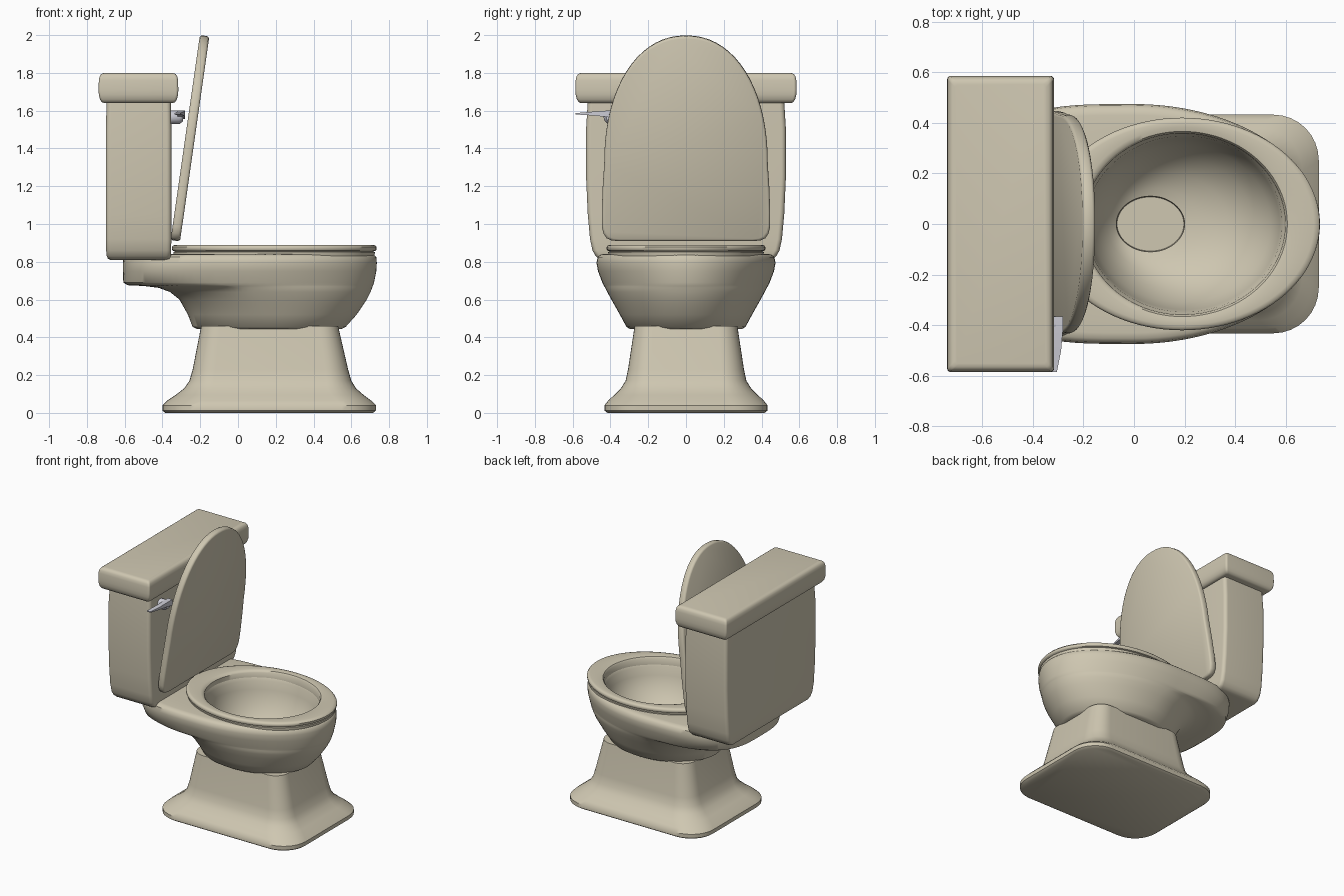
import bpy, bmesh, math
from math import sin, cos, pi


def material(name, rgb):
    m = bpy.data.materials.new(name)
    m.diffuse_color = (*rgb, 1)
    return m


CERAMIC = material("ceramic", (0.62, 0.57, 0.44))
METAL = material("metal", (0.60, 0.60, 0.66))


def loft(name, rings, mat=CERAMIC, closed=False, angle=40):
    """Skin a list of equal-length point rings; cap the ends or close the loop."""
    bm = bmesh.new()
    vs = [[bm.verts.new(p) for p in r] for r in rings]
    n = len(vs[0])
    pairs = list(zip(vs, vs[1:]))
    if closed:
        pairs.append((vs[-1], vs[0]))
    else:
        bm.faces.new(vs[0][::-1])
        bm.faces.new(vs[-1])
    for a, b in pairs:
        for i in range(n):
            j = (i + 1) % n
            bm.faces.new((a[i], a[j], b[j], b[i]))
    bmesh.ops.recalc_face_normals(bm, faces=bm.faces)
    me = bpy.data.meshes.new(name)
    bm.to_mesh(me)
    bm.free()
    ob = bpy.data.objects.new(name, me)
    bpy.context.collection.objects.link(ob)
    me.materials.append(mat)
    bpy.ops.object.select_all(action='DESELECT')
    ob.select_set(True)
    bpy.context.view_layer.objects.active = ob
    bpy.ops.object.shade_smooth_by_angle(angle=math.radians(angle))
    return ob


def rrect(z, x0, x1, hw, r, n=8):
    """Rounded rectangle ring at height z."""
    pts = []
    corners = ((x1 - r, hw - r), (x0 + r, hw - r), (x0 + r, r - hw), (x1 - r, r - hw))
    for k, (cx, cy) in enumerate(corners):
        for i in range(n + 1):
            t = pi / 2 * (k + i / n)
            pts.append((cx + r * cos(t), cy + r * sin(t), z))
    return pts


def egg(z, cx, x0, x1, hw, e=2.0, n=96):
    """Half ellipse in front of cx, half superellipse (exponent e) behind it."""
    pts = []
    for i in range(n):
        c, s = cos(2 * pi * i / n), sin(2 * pi * i / n)
        if c >= 0:
            pts.append((cx + (x1 - cx) * c, hw * s, z))
        else:
            x = cx - (cx - x0) * abs(c) ** (2 / e)
            pts.append((x, hw * math.copysign(abs(s) ** (2 / e), s), z))
    return pts


# Flared pedestal
loft("pedestal", [rrect(*p) for p in (
    (0.0, -.385, .715, .415, .17), (.012, -.40, .73, .432, .18),
    (.04, -.40, .73, .432, .18), (.065, -.375, .705, .412, .18),
    (.095, -.33, .665, .38, .17), (.13, -.285, .625, .345, .15),
    (.17, -.257, .60, .32, .13), (.23, -.24, .583, .307, .12),
    (.46, -.195, .53, .272, .10))])

# Bowl: outer wall, rear shelf, rim and hollow interior down to the drain
loft("bowl", [egg(*p) for p in (
    (.443, .16, -.215, .545, .295), (.455, .16, -.24, .57, .315),
    (.52, .14, -.265, .628, .35), (.60, .11, -.31, .682, .395),
    (.64, .08, -.36, .702, .417), (.662, .06, -.42, .71, .428),
    (.672, .03, -.50, .714, .434, 2.5), (.676, .02, -.585, .716, .437, 3),
    (.69, .01, -.607, .72, .443, 3.3), (.75, 0, -.61, .732, .466, 3.5),
    (.795, 0, -.61, .735, .474, 3.5), (.825, 0, -.607, .732, .468, 3.5),
    (.838, 0, -.595, .72, .452, 3.5), (.842, 0, -.57, .70, .43, 3.5),
    (.842, .2, -.20, .60, .36), (.82, .2, -.19, .585, .348),
    (.76, .2, -.185, .575, .338), (.68, .19, -.17, .54, .31),
    (.60, .17, -.14, .47, .26), (.54, .13, -.105, .37, .20),
    (.51, .08, -.08, .26, .14), (.50, .065, -.07, .20, .11),
    (.46, .065, -.067, .197, .107))])

# Seat ring with a groove between its two layers
loft("seat", [egg(z, .19, *p) for z, *p in (
    (.83, -.34, .722, .41), (.851, -.342, .725, .412), (.855, -.333, .715, .403),
    (.859, -.345, .729, .416), (.866, -.35, .734, .42), (.878, -.35, .734, .42),
    (.887, -.342, .726, .413), (.89, -.325, .71, .40),
    (.89, -.23, .625, .383), (.886, -.21, .606, .366),
    (.875, -.20, .598, .358), (.83, -.20, .595, .355))], closed=True)

# Raised seat lid: half outline mirrored, then leaned forward
half = [(.36, .915), (.395, .919), (.42, .93), (.437, .955), (.445, .99), (.446, 1.06),
        (.441, 1.2)]
for i in range(19):
    t = pi / 2 * i / 18
    half.append((.433 * cos(t) ** .93, 1.32 + .68 * sin(t) ** .93 if i else 1.32))
half[-1] = (0, 2.0)
outline = half + [(-y, z) for y, z in half[-2::-1]]
LEAN = .143


def lid_ring(depth, inset):
    pts = []
    for y, z in outline:
        y *= 1 - inset / .44
        z = 1.457 + (z - 1.457) * (1 - inset / .54)
        pts.append((-.357 + LEAN * (z - .915) + depth, y, z - LEAN * depth))
    return pts


loft("seat_lid", [lid_ring(d, i) for d, i in (
    (0, .012), (.004, .004), (.012, 0), (.038, 0), (.046, .004), (.05, .012))])

# Cistern with rounded, tapering bottom
loft("tank", [rrect(*p, .025) for p in (
    (.81, -.675, -.375, .44), (.815, -.688, -.362, .46), (.83, -.695, -.356, .478),
    (.86, -.698, -.354, .495), (.92, -.70, -.353, .508), (1.05, -.70, -.353, .52),
    (1.25, -.70, -.353, .529), (1.5, -.70, -.353, .529), (1.65, -.695, -.355, .52))])

# Cistern lid with soft horizontal edges
loft("tank_lid", [rrect(z, -.738 + i, -.316 - i, .585 - i, .014) for z, i in (
    (1.64, .03), (1.645, .017), (1.66, .007), (1.685, .001), (1.71, 0),
    (1.76, .001), (1.78, .005), (1.792, .012), (1.797, .02), (1.80, .032))])


# Flush handle: round pivot and tapering lever
def disc(x, r):
    return [(x, -.40 + r * cos(2 * pi * i / 24), 1.565 + r * sin(2 * pi * i / 24))
            for i in range(24)]


loft("handle_pivot", [disc(x, r) for x, r in (
    (-.36, .036), (-.31, .036), (-.30, .028), (-.29, .022))], METAL)
loft("flush_lever", [[(x0, y, z0), (x1, y, z0), (x1, y, z1), (x0, y, z1)]
                     for y, x0, x1, z0, z1 in (
    (-.365, -.317, -.28, 1.555, 1.60), (-.42, -.318, -.281, 1.567, 1.60),
    (-.50, -.322, -.288, 1.575, 1.594), (-.585, -.335, -.305, 1.58, 1.587))], METAL, angle=25)
